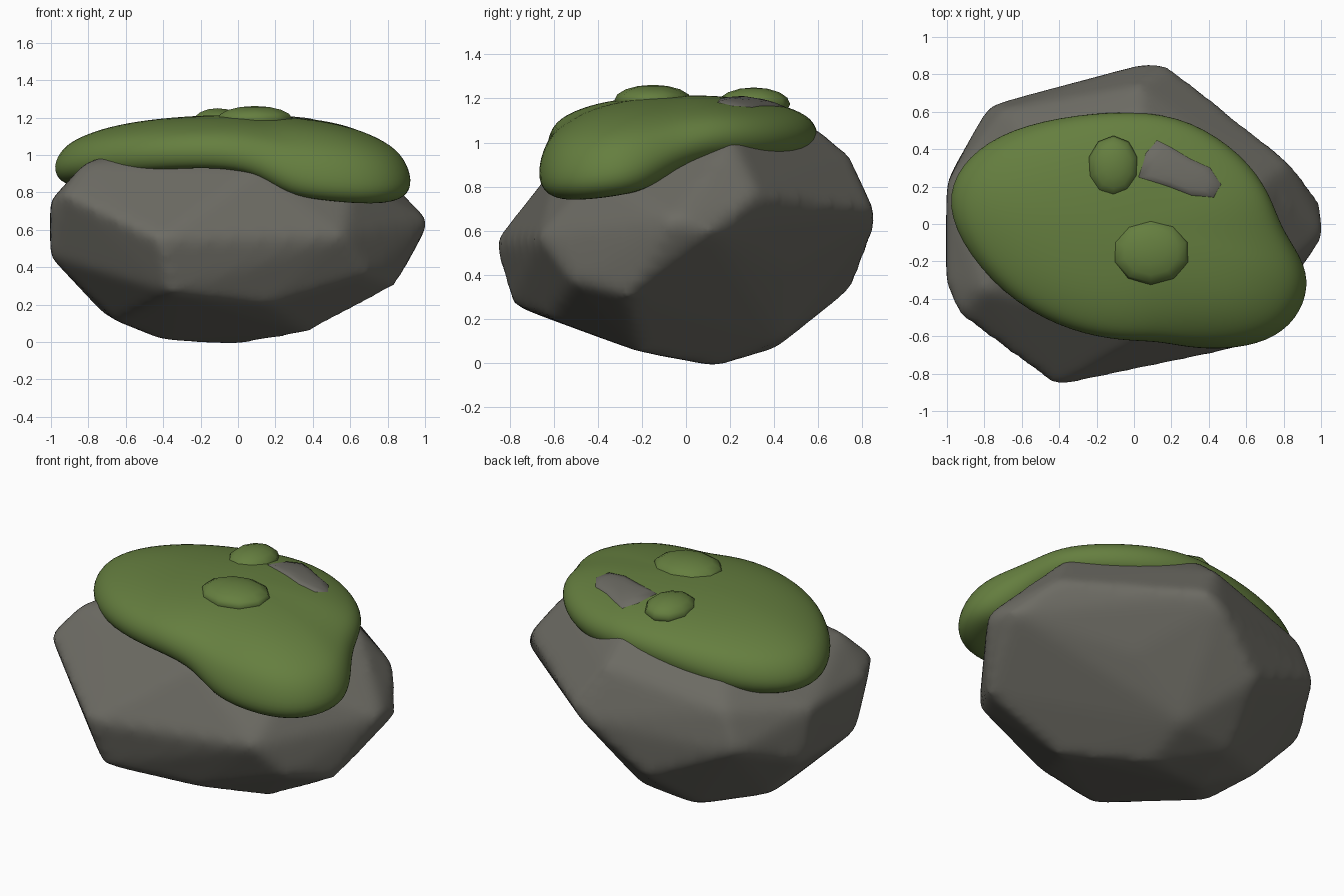
import bpy
import bmesh
from mathutils import Vector
from mathutils.bvhtree import BVHTree

default_cube = bpy.data.objects.get("Cube")
if default_cube:
    bpy.data.objects.remove(default_cube, do_unlink=True)


def make_material(name, colour):
    material = bpy.data.materials.new(name)
    material.use_nodes = True
    material.diffuse_color = (*colour, 1)
    shader = next(n for n in material.node_tree.nodes if n.type == "BSDF_PRINCIPLED")
    shader.inputs["Base Color"].default_value = (*colour, 1)
    shader.inputs["Roughness"].default_value = 0.9
    return material


stone = make_material("grey stone", (0.15, 0.146, 0.125))
moss_green = make_material("moss green", (0.13, 0.21, 0.05))


def finish(bm, name, material):
    """Turn a bmesh into a smooth shaded object with one material."""
    bmesh.ops.recalc_face_normals(bm, faces=bm.faces)
    mesh = bpy.data.meshes.new(name)
    bm.to_mesh(mesh)
    bm.free()
    mesh.materials.append(material)
    mesh.shade_smooth()
    obj = bpy.data.objects.new(name, mesh)
    bpy.context.collection.objects.link(obj)
    return obj


def bake_modifiers(obj):
    """Replace the mesh of an object by its modified result."""
    depsgraph = bpy.context.evaluated_depsgraph_get()
    mesh = bpy.data.meshes.new_from_object(obj.evaluated_get(depsgraph))
    obj.modifiers.clear()
    obj.data = mesh
    mesh.shade_smooth()


def loft(rings, tip):
    """Skin closed rings one after another and close the last on a tip."""
    bm = bmesh.new()
    loops = [[bm.verts.new(p) for p in ring] for ring in rings]
    count = len(loops[0])
    for lower, upper in zip(loops, loops[1:]):
        for i in range(count):
            j = (i + 1) % count
            bm.faces.new((lower[i], lower[j], upper[j], upper[i]))
    apex = bm.verts.new(tip)
    for i in range(count):
        bm.faces.new((loops[-1][i], loops[-1][(i + 1) % count], apex))
    bm.faces.new(reversed(loops[0]))
    return bm


# Boulder: hull of its corners with worn, softened edges
corners = [
    # underside
    (0, .13, 0), (-.38, .08, .02), (.36, -.2, .06), (-.63, -.15, .12),
    (-.7, .2, .16), (0, .42, .12), (-.35, .4, .08), (-.35, -.77, .27),
    (.15, -.6, .21), (-.25, .74, .35),
    # waist
    (-.41, -.85, .55), (.55, -.65, .57), (.68, -.5, .37), (.83, -.26, .31),
    (1, -.05, .65), (.97, .12, .59), (.82, .32, .76), (.37, .44, .41),
    (.18, .83, .7), (.1, .85, .64), (-.76, .62, .58), (-.68, .6, .8),
    (-.98, .2, .75), (-.96, .26, .45), (-.98, -.32, .75),
    (-.98, -.22, .46), (-.91, -.48, .79),
    # shoulders and crown
    (-.8, -.35, .95), (.1, -.56, .92), (.6, -.4, .86), (.66, .21, 1),
    (.03, .73, .93), (.03, .59, 1.05), (-.58, .47, .95),
    (-.4, .2, 1.1), (.3, .1, 1.13), (0, .35, 1.12), (-.5, -.2, 1.05),
]
heart = Vector((0, 0, .6))
wear = 1.025
bm = bmesh.new()
for corner in corners:
    bm.verts.new(heart.lerp(Vector(corner), wear))
bmesh.ops.convex_hull(bm, input=bm.verts)
loose = [v for v in bm.verts if not v.link_faces]
bmesh.ops.delete(bm, geom=loose, context="VERTS")
boulder = finish(bm, "boulder", stone)
remesh = boulder.modifiers.new("even mesh", "REMESH")
remesh.mode = "VOXEL"
remesh.voxel_size = 0.03
soften = boulder.modifiers.new("worn edges", "SMOOTH")
soften.factor = 0.5
soften.iterations = 12
bake_modifiers(boulder)

# Moss cap: a dome lofted from its rim, with a lobe drooping at the front
rim = [Vector(p) for p in (
    (-.985, .1, .93), (-.91, .31, .92), (-.71, .47, .94), (-.4, .56, .99),
    (0, .595, 1.05), (.3, .545, 1.03), (.57, .36, 1.03), (.71, .16, 1.04),
    (.765, -.02, .99), (.88, -.18, .88), (.915, -.33, .85), (.85, -.5, .83),
    (.7, -.615, .83), (.48, -.655, .85), (.28, -.645, .88), (.12, -.61, .98),
    (-.06, -.61, 1.02), (-.32, -.565, 1.02), (-.62, -.42, 1), (-.87, -.16, .96))]
crown = Vector((0, 0, 1.215))
profile = [(.75, -.6), (.9, -1), (1, -.75), (1.04, 0), (.99, .36),
           (.89, .58), (.72, .78), (.5, .91), (.25, .98)]


def rim_ring(scale, height):
    ring = []
    for p in rim:
        rise = (crown.z - p.z) * height if height > 0 else 0.1 * height
        ring.append((p.x * scale, p.y * scale, p.z + rise))
    return ring


moss_cap = finish(loft([rim_ring(s, h) for s, h in profile], crown), "moss_cap", moss_green)
rounding = moss_cap.modifiers.new("rounding", "SUBSURF")
rounding.levels = rounding.render_levels = 2
bake_modifiers(moss_cap)

moss_mesh = moss_cap.data
moss_tree = BVHTree.FromPolygons([v.co for v in moss_mesh.vertices],
                                 [p.vertices for p in moss_mesh.polygons])


def on_moss(x, y, lift):
    """Point above or below the top of the moss."""
    hit = moss_tree.ray_cast(Vector((x, y, 3)), Vector((0, 0, -1)))[0]
    return Vector((x, y, hit.z + lift))


# Bare stone showing through the moss
patch = [(.02, .25), (.06, .38), (.12, .45), (.2, .41), (.3, .35), (.41, .3),
         (.47, .21), (.43, .14), (.31, .15), (.18, .2)]
middle = Vector((.24, .28))


def patch_ring(scale, lift):
    points = [middle.lerp(Vector(p), scale) for p in patch]
    return [on_moss(p.x, p.y, lift) for p in points]


patch_rings = [patch_ring(1.04, -.01), patch_ring(.96, .004), patch_ring(.7, .012), patch_ring(.35, .015)]
finish(loft(patch_rings, on_moss(*middle, .015)), "bare_stone_patch", stone)


# Small moss tufts sitting on the cap
def tuft(name, x, y, size, top):
    bm = bmesh.new()
    bmesh.ops.create_uvsphere(bm, u_segments=10, v_segments=8, radius=1)
    bmesh.ops.scale(bm, vec=size, verts=bm.verts)
    obj = finish(bm, name, moss_green)
    obj.location = (x, y, top - size[2])
    return obj


tuft("front_moss_tuft", .09, -.15, (.21, .175, .07), 1.262)
tuft("back_moss_tuft", -.11, .307, (.138, .165, .075), 1.25)
